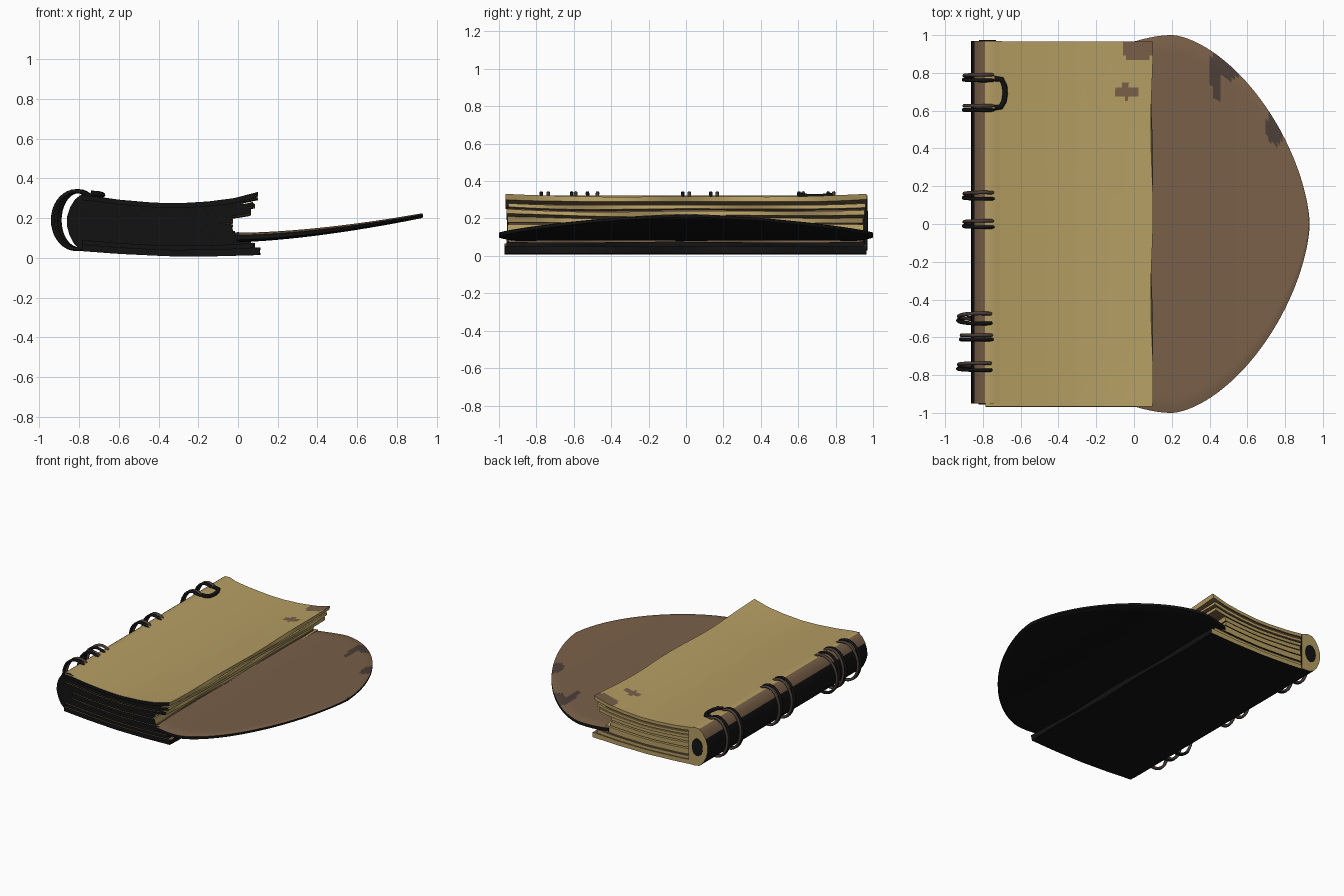
import bpy, bmesh, math
from mathutils import Vector

if "Cube" in bpy.data.objects:
    bpy.data.objects.remove(bpy.data.objects["Cube"])

# Flat colours
def mat(name, c):
    m = bpy.data.materials.new(name)
    m.diffuse_color = (*c, 1)
    m.use_nodes = True
    m.node_tree.nodes["Principled BSDF"].inputs["Base Color"].default_value = m.diffuse_color
    return m

MATS = [mat("aged paper", (0.46, 0.34, 0.125)), mat("brown leather", (0.19, 0.115, 0.065)),
        mat("dark stain", (0.07, 0.048, 0.038)), mat("black", (0.006, 0.006, 0.006))]
PAPER, BROWN, STAIN, BLACK = range(4)

def finish(name, bm, rule):
    bmesh.ops.remove_doubles(bm, verts=bm.verts, dist=1e-5)
    bmesh.ops.recalc_face_normals(bm, faces=bm.faces)
    me = bpy.data.meshes.new(name)
    for m in MATS:
        me.materials.append(m)
    for f in bm.faces:
        f.material_index = rule(f.calc_center_median(), f.normal)
    bm.to_mesh(me)
    bm.free()
    ob = bpy.data.objects.new(name, me)
    bpy.context.collection.objects.link(ob)
    bpy.ops.object.select_all(action='DESELECT')
    ob.select_set(True)
    bpy.context.view_layer.objects.active = ob
    bpy.ops.object.shade_smooth_by_angle(angle=math.radians(35))
    return ob

def slab(name, top, bottom, nu, nv, rule):
    """Closed solid between two surfaces given as functions of u, v in 0..1."""
    bm = bmesh.new()
    g = [[[bm.verts.new(fn(i / nu, j / nv)) for j in range(nv + 1)] for i in range(nu + 1)]
         for fn in (top, bottom)]
    for s in g:
        for i in range(nu):
            for j in range(nv):
                bm.faces.new((s[i][j], s[i + 1][j], s[i + 1][j + 1], s[i][j + 1]))
    rim = ([(i, 0) for i in range(nu)] + [(nu, j) for j in range(nv)]
           + [(i, nv) for i in range(nu, 0, -1)] + [(0, j) for j in range(nv, 0, -1)])
    for k, (i, j) in enumerate(rim):
        a, b = rim[(k + 1) % len(rim)]
        bm.faces.new((g[0][i][j], g[0][a][b], g[1][a][b], g[1][i][j]))
    bmesh.ops.dissolve_degenerate(bm, dist=1e-5, edges=bm.edges)
    return finish(name, bm, rule)

def prism(name, profile, y0, y1, rule):
    bm = bmesh.new()
    f = bm.faces.new([bm.verts.new((x, y0, z)) for x, z in profile])
    r = bmesh.ops.extrude_face_region(bm, geom=[f])
    for v in r['geom']:
        if isinstance(v, bmesh.types.BMVert):
            v.co.y = y1
    return finish(name, bm, rule)

def lerp(pts, x):
    for (a, p), (b, q) in zip(pts, pts[1:]):
        if x <= b:
            return p + (q - p) * max(0, (x - a) / (b - a))
    return pts[-1][1]

def blob(c, x, y, rx, ry):
    return ((c.x - x) / rx) ** 2 + ((c.y - y) / ry) ** 2 < 1

# Pages and covers: each is a fraction of the height of the sagging body
TOP = [(-.8, .315), (-.72, .31), (-.6, .293), (-.45, .28), (-.3, .272), (-.15, .277), (-.02, .29), (.1, .318)]
BOT = [(-.8, .035), (-.6, .02), (-.35, .008), (-.1, .008), (.1, .014)]

def sheet(name, f0, f1, x1, y0, y1, kind):
    def surf(f):
        def fn(u, v):
            x, y = -.785 + u * (x1 + .785), y0 + v * (y1 - y0)
            x += .006 * math.sin(7 * y + f * 20) * u
            lift = .016 * abs(y) ** 4 * max(0, (x + .4) / .5) * f
            a, b = lerp(BOT, x), lerp(TOP, x)
            return Vector((x, y, a + (b - a) * f + lift + .004 * math.sin(5 * y + 9 * f) * f * u * (1 - f) * 4))
        return fn
    def rule(c, n):
        if n.y < -.5:
            return BLACK
        if n.z < -.5:
            return BLACK if f0 < .5 else BROWN
        if n.z > .5 and kind == "top":
            stained = blob(c, .02, .93, .085, .065) or blob(c, -.04, .70, .06, .038)
            return BROWN if stained else PAPER
        if kind == "bottom":
            return BROWN if n.z > .5 else BLACK if n.x > .5 else PAPER
        return BROWN if kind == "brown" else PAPER
    fine = kind == "top"
    slab(name, surf(f1), surf(f0), 50 if fine else 16, 80 if fine else 30, rule)

for args in (("top_cover", .91, 1, .095, -.965, .965, "top"),
             ("upper_leaf", .86, .91, .02, -.955, .95, "brown"),
             ("upper_pages", .79, .86, .08, -.95, .96, "page"),
             ("page_gap_upper", .76, .79, .04, -.955, .93, "brown"),
             ("loose_pages", .68, .76, .06, -.96, .955, "page"),
             ("page_block_upper", .58, .68, -.03, -.955, .945, "page"),
             ("page_gap_middle", .55, .58, -.05, -.95, .925, "brown"),
             ("page_block_middle", .42, .55, -.03, -.955, .95, "page"),
             ("page_gap_lower", .39, .42, -.02, -.95, .93, "brown"),
             ("page_block_lower", .24, .39, 0, -.955, .955, "page"),
             ("lower_leaf", .20, .24, .06, -.95, .945, "brown"),
             ("lower_pages", .12, .20, .08, -.96, .955, "bottom"),
             ("bottom_cover", 0, .12, .108, -.97, .965, "bottom")):
    sheet(*args)

# Half-round flap, gently rising to its tip
P = 2 / 1.62
def flap(side):
    def fn(u, v):
        if u < .15:
            t = u / .15
            x, w = -.02 + .22 * t, .96 + .04 * math.sin(t * math.pi / 2)
        else:
            a = (u - .15) / .85 * math.pi / 2
            x, w = .2 + .73 * math.sin(a) ** P, max(0, math.cos(a)) ** P
        s = 2 * v - 1
        z = .103 + .11 * max(0, x / .93) ** 1.6
        edge = min(1, (1 - abs(s)) * w / .05)
        h = (.024 - .012 * max(0, x) / .93) * (.5 + .5 * edge)
        return Vector((x, s * w, z + side * h))
    return fn

def flap_rule(c, n):
    if n.z < .45:
        return BLACK
    if blob(c, .50, .82, .10, .05) or blob(c, .435, .80, .03, .15) or blob(c, .75, .51, .05, .09):
        return STAIN
    return BROWN
slab("flap", flap(1), flap(-1), 64, 60, flap_rule)

# Rounded spine
def spine_rule(c, n):
    if n.y < -.5:
        return BLACK
    if n.y > .5:
        return PAPER
    if n.z > .35:
        return PAPER if c.x > -.79 else BROWN
    return BLACK
prism("spine", [(-.70, .305), (-.75, .322), (-.79, .318), (-.82, .295), (-.845, .255), (-.86, .21),
                (-.862, .165), (-.85, .12), (-.828, .075), (-.80, .045), (-.76, .032), (-.70, .03)],
      -.95, .97, spine_rule)

# Dark hole at the far end, faint rim at the near end
hole = [(-.775 + .045 * math.cos(a), .175 + .066 * math.sin(a))
        for a in (2 * math.pi * k / 20 for k in range(20))]
prism("spine_hole", hole, .968, .974, lambda c, n: BLACK)
prism("spine_end_plate", [(-.775 + (x + .775) * 1.1, z) for x, z in hole], -.956, -.948, lambda c, n: BLACK)

# Binding rings
def wire(name, pts, radius, colour, cyclic=True):
    cu = bpy.data.curves.new(name, 'CURVE')
    cu.dimensions = '3D'
    cu.bevel_depth = radius
    cu.bevel_resolution = 2
    sp = cu.splines.new('POLY')
    sp.points.add(len(pts) - 1)
    for p, q in zip(sp.points, pts):
        p.co = (*q, 1)
    sp.use_cyclic_u = cyclic
    cu.materials.append(MATS[colour])
    bpy.context.collection.objects.link(bpy.data.objects.new(name, cu))

def ring(i, y, left, tilt):
    cx, rx = (left - .69) / 2, (-.69 - left) / 2 - .008
    for k, (dy, s, col) in enumerate(((-.011, 1, BLACK), (.011, .96, STAIN))):
        pts = []
        for n in range(36):
            a = 2 * math.pi * n / 36
            pts.append((cx + rx * s * math.cos(a), y + dy + (tilt if k else -tilt) * math.sin(a),
                        .19 + .146 * math.sin(a)))
        wire(f"ring_{i}_{k}", pts, .010, col)

for i, (y, left, tilt) in enumerate(((-.755, -.94, .008), (-.60, -.925, 0), (-.50, -.94, .016), (0, -.91, .006),
                                     (.15, -.91, .006), (.615, -.91, 0), (.775, -.91, .004))):
    ring(i, y, left, tilt)

# Loop of wire joining the last two rings
wire("ring_link", [(-.74, .77, .325), (-.70, .765, .322), (-.685, .73, .318), (-.682, .69, .317),
                   (-.688, .65, .318), (-.705, .62, .322), (-.74, .615, .325)], .014, BLACK, False)
